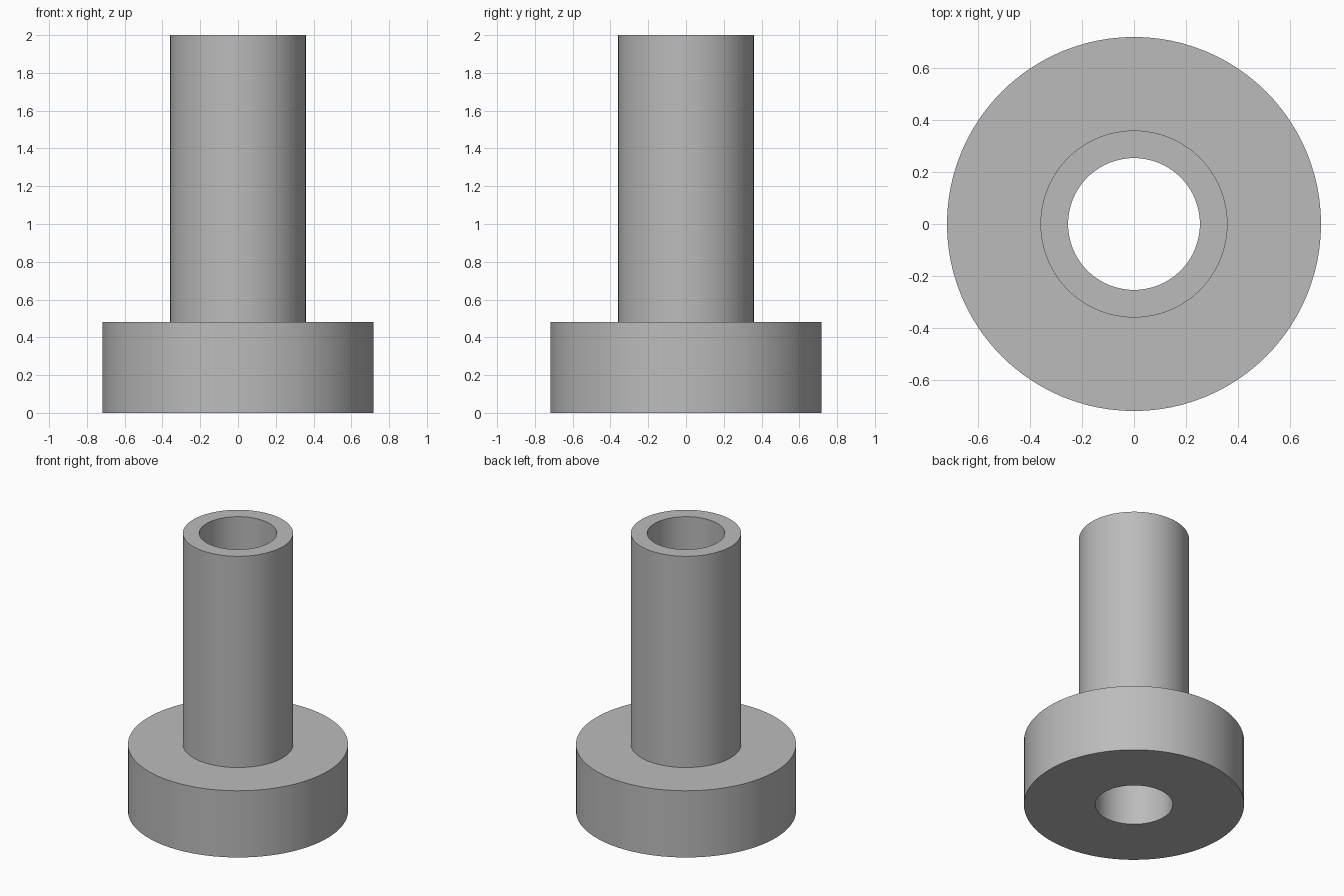
import bpy
import bmesh
import math
from mathutils import Vector

if "Cube" in bpy.data.objects:
    bpy.data.objects.remove(bpy.data.objects["Cube"], do_unlink=True)

SEGMENTS = 96
FLANGE_R, SLEEVE_R, BORE_R = 0.718, 0.359, 0.253
FLANGE_H, TOTAL_H = 0.48, 2.0

# Plain grey metal
grey = bpy.data.materials.new("grey_metal")
grey.use_nodes = True
colour = (0.5, 0.5, 0.5, 1.0)
grey.diffuse_color = colour
grey.node_tree.nodes["Principled BSDF"].inputs["Base Color"].default_value = colour


def lathe(name, profile, material):
    """Revolve a closed (radius, height) profile around the z axis."""
    bm = bmesh.new()
    verts = [bm.verts.new((r, 0, z)) for r, z in profile]
    edges = [bm.edges.new((a, b)) for a, b in zip(verts, verts[1:] + verts[:1])]
    bmesh.ops.spin(bm, geom=verts + edges, cent=Vector(), axis=Vector((0, 0, 1)),
                   angle=math.tau, steps=SEGMENTS, use_merge=False)
    bmesh.ops.remove_doubles(bm, verts=bm.verts, dist=1e-4)
    bmesh.ops.recalc_face_normals(bm, faces=bm.faces)
    mesh = bpy.data.meshes.new(name)
    bm.to_mesh(mesh)
    bm.free()
    mesh.materials.append(material)
    obj = bpy.data.objects.new(name, mesh)
    bpy.context.collection.objects.link(obj)
    bpy.ops.object.select_all(action="DESELECT")
    obj.select_set(True)
    bpy.context.view_layer.objects.active = obj
    bpy.ops.object.shade_smooth_by_angle(angle=math.radians(30))
    return obj


# Flanged bushing: wide base flange, tall sleeve and a straight through bore
lathe("flanged_bushing", [
    (BORE_R, 0), (FLANGE_R, 0), (FLANGE_R, FLANGE_H),
    (SLEEVE_R, FLANGE_H), (SLEEVE_R, TOTAL_H), (BORE_R, TOTAL_H),
], grey)
